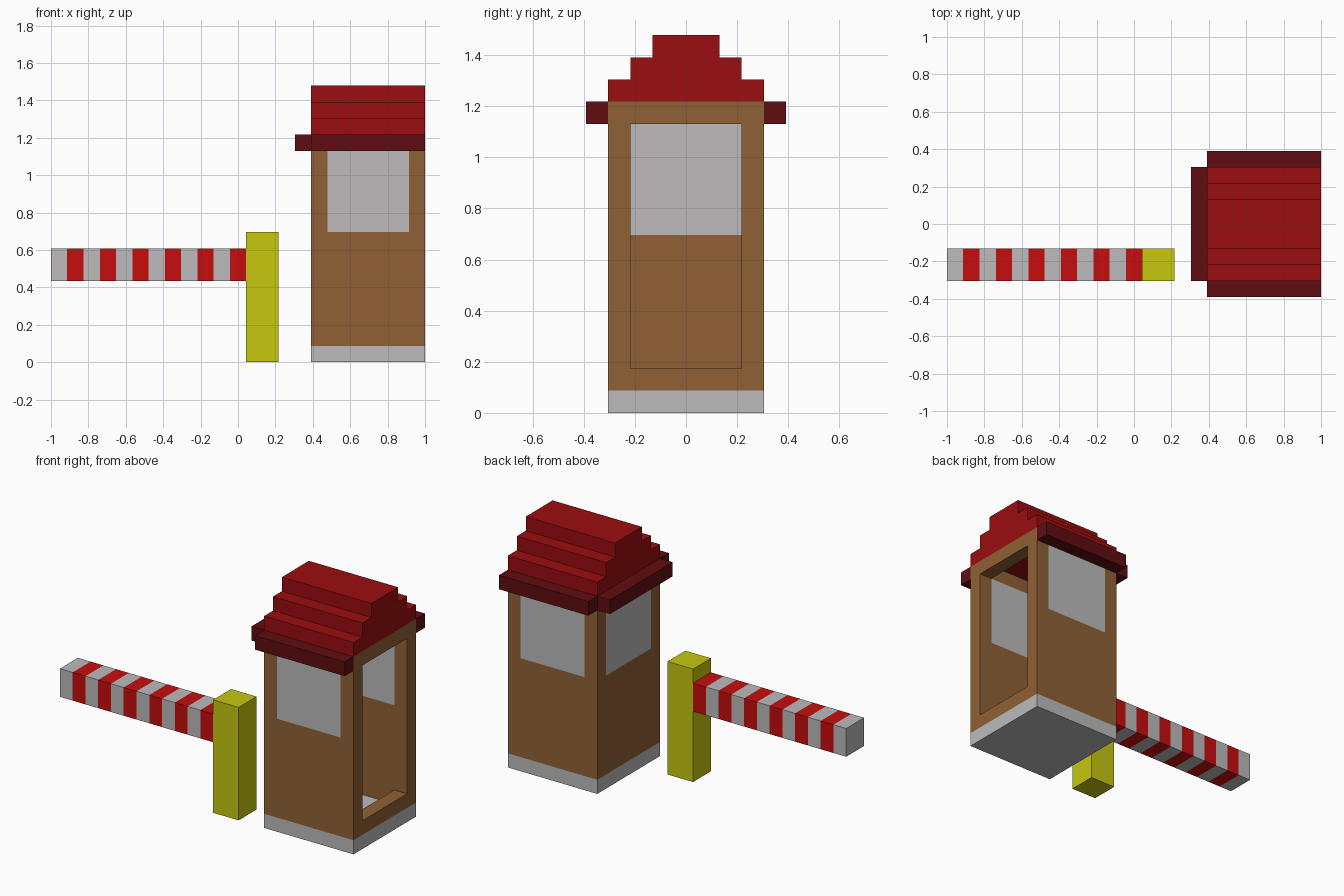
import bpy
import bmesh

U = 2 / 23  # one block

cube = bpy.data.objects.get("Cube")
if cube:
    bpy.data.objects.remove(cube, do_unlink=True)


def material(name, r, g, b):
    m = bpy.data.materials.new(name)
    m.use_nodes = True
    m.diffuse_color = (r, g, b, 1)
    m.node_tree.nodes["Principled BSDF"].inputs["Base Color"].default_value = (r, g, b, 1)
    return m


grey = material("pale grey", 0.51, 0.50, 0.50)
brown = material("wood brown", 0.28, 0.12, 0.035)
roof_red = material("roof red", 0.33, 0.004, 0.005)
eave_red = material("dark eave red", 0.117, 0.004, 0.005)
stripe_red = material("stripe red", 0.57, 0.004, 0.004)
yellow = material("post yellow", 0.57, 0.57, 0.005)


def box(name, mat, x, y, z):
    """Box spanning the (low, high) ranges, given in blocks."""
    bm = bmesh.new()
    bmesh.ops.create_cube(bm, size=1)
    for v in bm.verts:
        for i, (lo, hi) in enumerate((x, y, z)):
            v.co[i] = (lo if v.co[i] < 0 else hi) * U
    mesh = bpy.data.meshes.new(name)
    bm.to_mesh(mesh)
    bm.free()
    mesh.materials.append(mat)
    obj = bpy.data.objects.new(name, mesh)
    bpy.context.collection.objects.link(obj)
    return obj


# Booth extents, outer and inside the one-block walls
X0, X1, Y = 4.5, 11.5, 3.5
FLOOR, SILL, HEAD, TOP = 1, 8, 13, 14
inner_x, inner_y = (X0 + 1, X1 - 1), (1 - Y, Y - 1)
west, east = (X0, X0 + 1), (X1 - 1, X1)
south, north = (-Y, 1 - Y), (Y - 1, Y)

# Floor slab and corner posts
box("floor_slab", grey, (X0, X1), (-Y, Y), (0, FLOOR))
for xn, x in (("right", west), ("left", east)):
    for yn, y in (("front", south), ("back", north)):
        box(f"{yn}_{xn}_corner_post", brown, x, y, (FLOOR, TOP))

# Three walls with windows
for name, x, y in (("front", inner_x, south), ("back", inner_x, north), ("right", west, inner_y)):
    box(f"{name}_wall_panel", brown, x, y, (FLOOR, SILL))
    box(f"{name}_window", grey, x, y, (SILL, HEAD))
    box(f"{name}_window_header", brown, x, y, (HEAD, TOP))

# Open doorway
box("door_sill", brown, east, inner_y, (FLOOR, FLOOR + 1))
box("door_header", brown, east, inner_y, (HEAD, TOP))

# Eaves on the three window sides
box("front_eave", eave_red, (X0, X1), (-Y - 1, -Y), (HEAD, TOP))
box("back_eave", eave_red, (X0, X1), (Y, Y + 1), (HEAD, TOP))
box("right_eave", eave_red, (X0 - 1, X0), (-Y, Y), (HEAD, TOP))

# Stepped roof
for i in range(3):
    box(f"roof_step_{i + 1}", roof_red, (X0, X1), (i - Y, Y - i), (TOP + i, TOP + i + 1))

# Barrier post and striped arm
arm_y = (-3.5, -1.5)
box("barrier_post", yellow, (0.5, 2.5), arm_y, (0, 8))
for i in range(12):
    x = i - 11.5
    box(f"barrier_stripe_{i + 1}", stripe_red if i % 2 else grey, (x, x + 1), arm_y, (5, 7))
